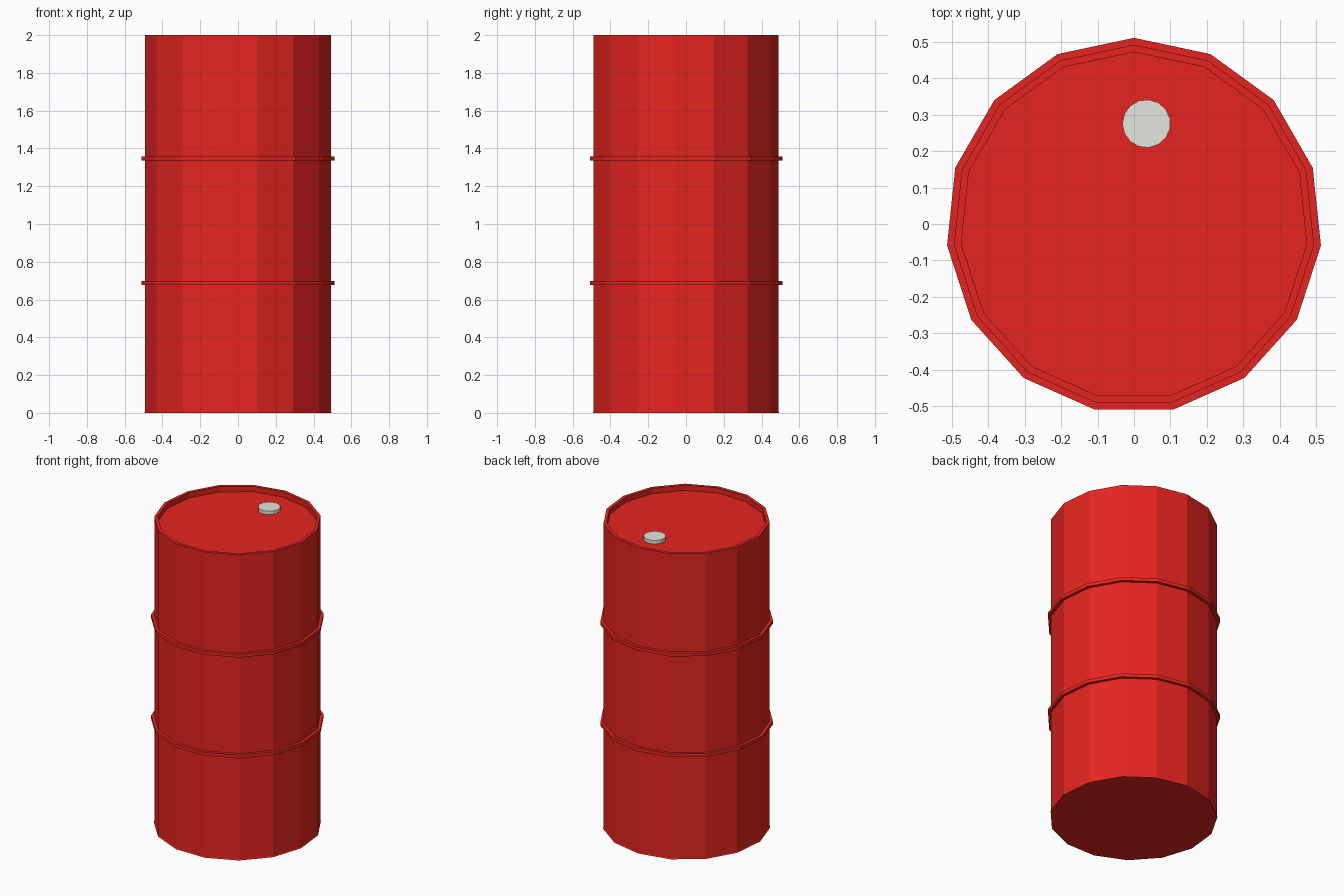
import bpy, bmesh
from math import pi, sin, cos, tau

if "Cube" in bpy.data.objects:
    bpy.data.objects.remove(bpy.data.objects["Cube"])

SIDES = 15
CY = -0.005  # puts the odd-sided outline's bounding box on y = 0


def material(name, colour):
    mat = bpy.data.materials.new(name)
    mat.diffuse_color = (*colour, 1)
    mat.use_nodes = True
    mat.node_tree.nodes["Principled BSDF"].inputs["Base Color"].default_value = mat.diffuse_color
    return mat


red = material("red_paint", (0.79, 0.018, 0.014))
pale = material("pale_metal", (0.79, 0.79, 0.74))


def lathe(name, profile, centre, start, mat, closed=False):
    """Spin (radius, z) points into a flat-faced solid; open profiles get caps."""
    bm = bmesh.new()
    rings = [[bm.verts.new((centre[0] + r * cos(start + tau * i / SIDES),
                            centre[1] + r * sin(start + tau * i / SIDES), z))
              for i in range(SIDES)] for r, z in profile]
    pairs = list(zip(rings, rings[1:])) + ([(rings[-1], rings[0])] if closed else [])
    for a, b in pairs:
        for i in range(SIDES):
            j = (i + 1) % SIDES
            bm.faces.new((a[i], a[j], b[j], b[i]))
    if not closed:
        bm.faces.new(rings[0][::-1])
        bm.faces.new(rings[-1])
    bmesh.ops.recalc_face_normals(bm, faces=bm.faces)
    mesh = bpy.data.meshes.new(name)
    bm.to_mesh(mesh)
    bm.free()
    mesh.materials.append(mat)
    obj = bpy.data.objects.new(name, mesh)
    bpy.context.collection.objects.link(obj)
    return obj


# Barrel shell with a slight bottom flare, top rim and recessed lid
lathe("barrel_body",
      [(0.499, 0), (0.496, 0.006), (0.496, 2.0),
       (0.476, 2.0), (0.476, 1.965)], (0, CY), pi / 2, red)

# Two raised hoops
for label, z in (("lower_hoop", 0.687), ("upper_hoop", 1.347)):
    lathe(label, [(0.485, z - 0.011), (0.515, z - 0.011),
                  (0.515, z + 0.011), (0.485, z + 0.011)],
          (0, CY), pi / 2, red, closed=True)

# Pale filler cap on the lid
lathe("filler_cap", [(0.066, 1.96), (0.066, 1.988)], (0.034, 0.275), pi, pale)
